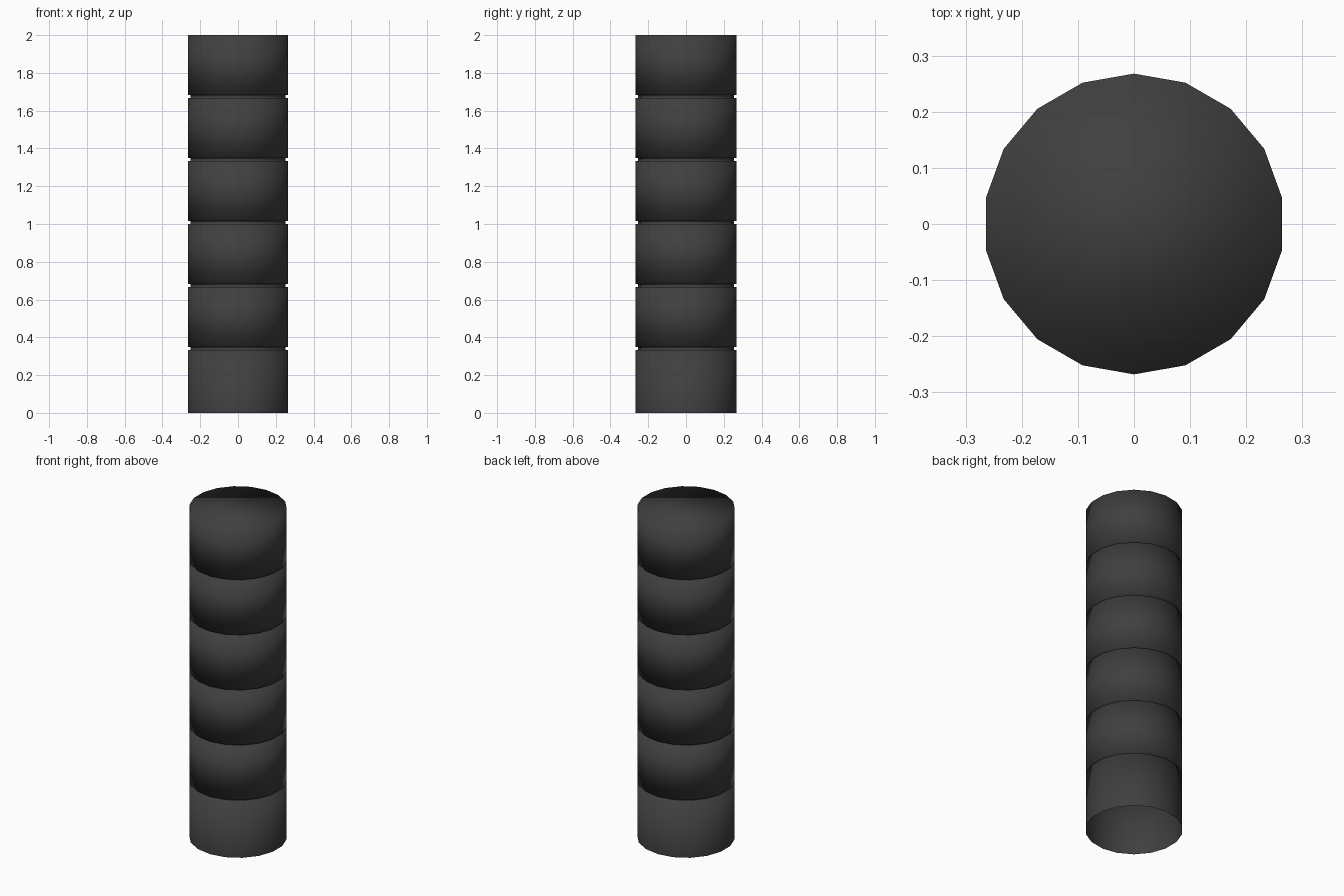
import bpy, bmesh
from math import cos, sin, radians

if "Cube" in bpy.data.objects:
    bpy.data.objects.remove(bpy.data.objects["Cube"])

SIDES, R, R_GROOVE = 18, 0.268, 0.255
DRUMS, PITCH, GAP = 6, 0.3335, 0.015

# Half profile of the shaft: stacked drums with recessed joints
profile = [(R, 0.0)]
for i in range(1, DRUMS):
    z = i * PITCH
    profile += [(R, z), (R_GROOVE, z), (R_GROOVE, z + GAP), (R, z + GAP)]
profile.append((R, 2.0))

# Turn the profile around z, open at the bottom and capped on top
bm = bmesh.new()
rings = []
for r, z in profile:
    angles = [radians(90 + 360 / SIDES * k) for k in range(SIDES)]
    rings.append([bm.verts.new((r * cos(a), r * sin(a), z)) for a in angles])
for low, high in zip(rings, rings[1:]):
    for k in range(SIDES):
        n = (k + 1) % SIDES
        bm.faces.new((low[k], low[n], high[n], high[k]))
bm.faces.new(rings[-1])
for f in bm.faces:
    f.smooth = True

mesh = bpy.data.meshes.new("column_shaft")
bm.to_mesh(mesh)
bm.free()
column = bpy.data.objects.new("column_shaft", mesh)
bpy.context.collection.objects.link(column)

# Dark stone
mat = bpy.data.materials.new("dark_stone")
mat.diffuse_color = (0.05, 0.05, 0.05, 1)
mat.use_nodes = True
mat.node_tree.nodes["Principled BSDF"].inputs["Base Color"].default_value = mat.diffuse_color
mesh.materials.append(mat)
